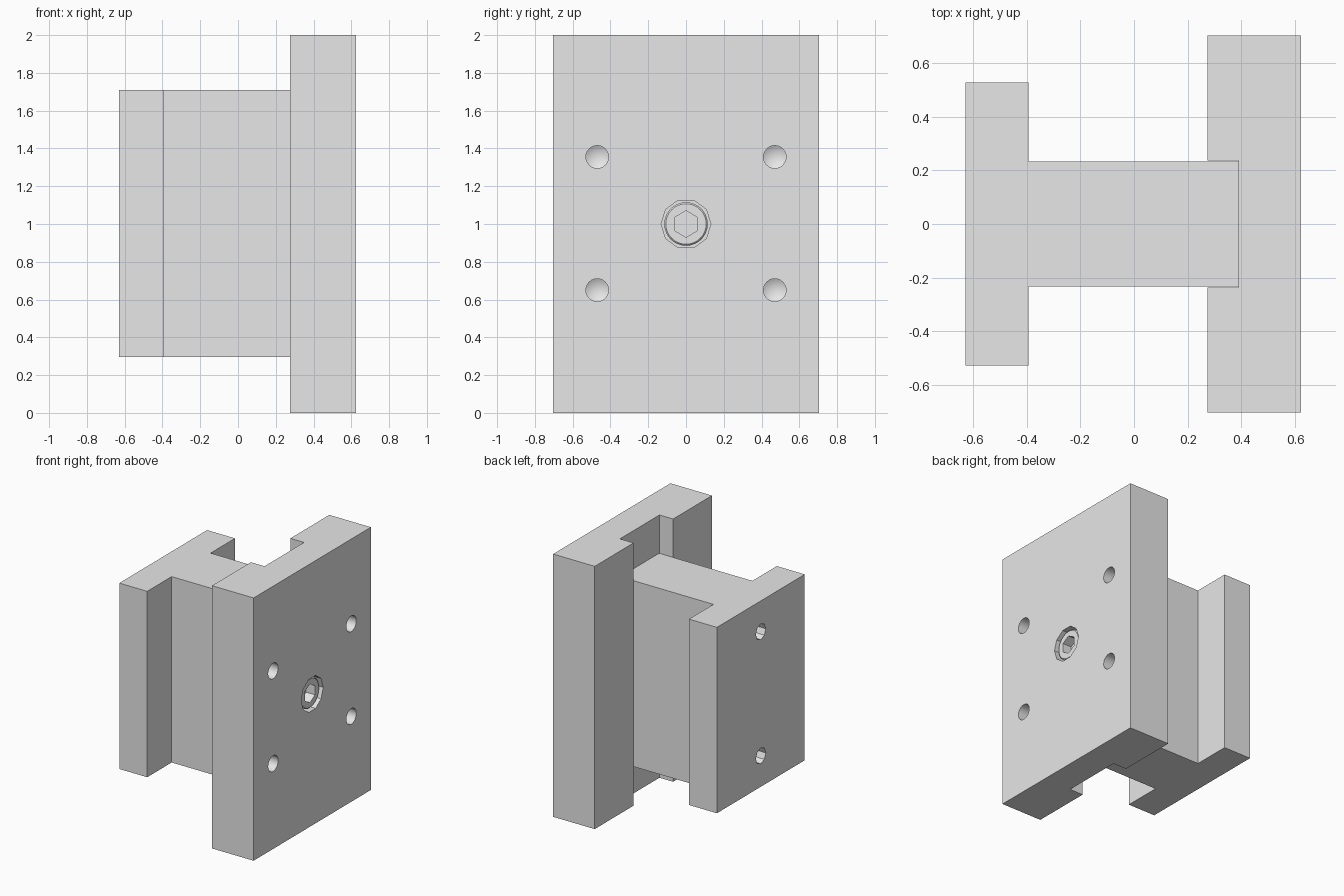
import bpy, bmesh, math

if "Cube" in bpy.data.objects:
    bpy.data.objects.remove(bpy.data.objects["Cube"])

steel = bpy.data.materials.new("plain grey steel")
steel.diffuse_color = (0.8, 0.8, 0.8, 1)
steel.use_nodes = True
steel.node_tree.nodes["Principled BSDF"].inputs["Base Color"].default_value = steel.diffuse_color


def finish(name, bm):
    bmesh.ops.recalc_face_normals(bm, faces=bm.faces)
    mesh = bpy.data.meshes.new(name)
    bm.to_mesh(mesh)
    bm.free()
    mesh.materials.append(steel)
    obj = bpy.data.objects.new(name, mesh)
    bpy.context.collection.objects.link(obj)
    return obj


def prism(name, outline, z0, z1):
    """Extrude a mirrored half outline (x, y >= 0) upwards."""
    pts = outline + [(x, -y) for x, y in reversed(outline)]
    bm = bmesh.new()
    face = bm.faces.new([bm.verts.new((x, y, z0)) for x, y in pts])
    ext = bmesh.ops.extrude_face_region(bm, geom=[face])
    verts = [v for v in ext["geom"] if isinstance(v, bmesh.types.BMVert)]
    bmesh.ops.translate(bm, verts=verts, vec=(0, 0, z1 - z0))
    return finish(name, bm)


def turned(name, rings, y, z, sides, phase=0.0):
    """Solid turned about the x axis from (x, radius) rings; radius 0 is a tip."""
    bm = bmesh.new()
    loops = []
    for x, r in rings:
        count = sides if r > 0 else 1
        loops.append([bm.verts.new((x, y + r * math.cos(phase + math.tau * i / sides),
                                    z + r * math.sin(phase + math.tau * i / sides)))
                      for i in range(count)])
    for a, b in zip(loops, loops[1:]):
        for i in range(sides):
            j = (i + 1) % sides
            if len(b) == 1:
                bm.faces.new((a[i], a[j], b[0]))
            else:
                bm.faces.new((a[i], a[j], b[j], b[i]))
    for end in (loops[0], loops[-1]):
        if len(end) > 1:
            bm.faces.new(end)
    return finish(name, bm)


def cut(obj, cutter):
    mod = obj.modifiers.new("cut", "BOOLEAN")
    mod.operation = "DIFFERENCE"
    mod.solver = "EXACT"
    mod.object = cutter
    cutter.hide_render = True
    bpy.context.view_layer.objects.active = obj
    bpy.ops.object.modifier_apply(modifier=mod.name)
    bpy.data.objects.remove(cutter)


def shade(obj):
    bpy.ops.object.select_all(action="DESELECT")
    obj.select_set(True)
    bpy.context.view_layer.objects.active = obj
    bpy.ops.object.shade_smooth_by_angle(angle=math.radians(30))


# Tall mounting plate with a full-height locating slot
plate = prism("mounting_plate",
              [(0.39, 0.238), (0.275, 0.238), (0.275, 0.705), (0.625, 0.705)], 0, 2)

# Four blind drilled holes with conical bottoms
for y in (-0.47, 0.47):
    for z in (0.65, 1.355):
        cut(plate, turned("drill", [(0.7, 0.06), (0.42, 0.06), (0.385, 0)], y, z, 24))

# Counterbore for the bolt head
cut(plate, turned("counterbore", [(0.7, 0.132), (0.46, 0.132)], 0, 1.0, 10))
shade(plate)

# T-shaped block: flange and web, the web seated in the slot
block = prism("t_block",
              [(0.39, 0.234), (-0.395, 0.234), (-0.395, 0.528), (-0.63, 0.528)], 0.295, 1.71)

# Two holes in the flange face
for z in (0.53, 1.475):
    cut(block, turned("drill", [(-0.7, 0.06), (-0.3, 0.06)], 0, z, 8))
shade(block)

# Socket-head bolt with a chamfered rim and hexagonal recess
bolt = turned("socket_bolt", [(0.455, 0.115), (0.598, 0.115), (0.606, 0.107)], 0, 1.0, 32)
cut(bolt, turned("hex_key", [(0.7, 0.07), (0.53, 0.07)], 0, 1.0, 6, math.pi / 2))
shade(bolt)
